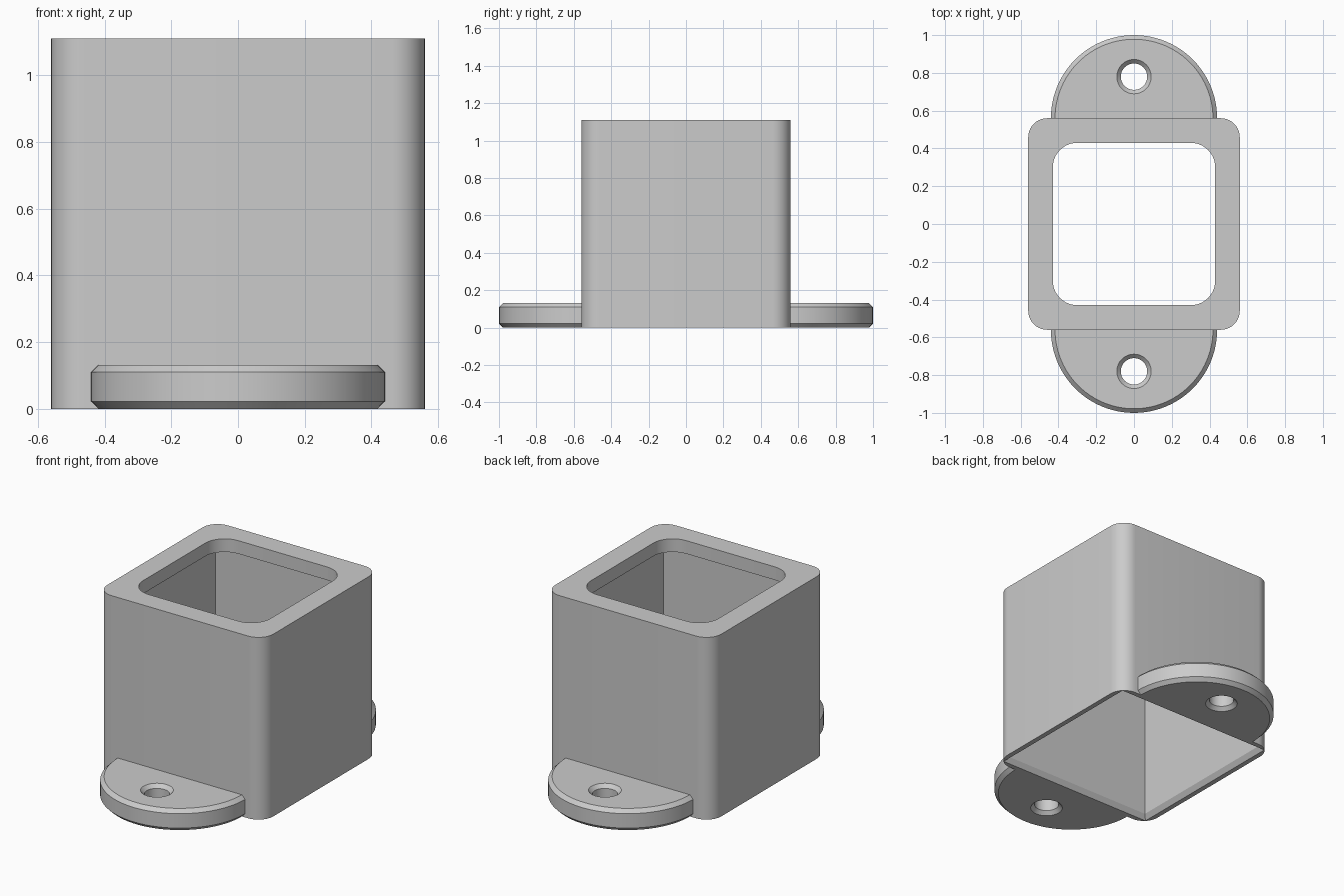
import bpy, bmesh, math

cube = bpy.data.objects.get("Cube")
if cube:
    bpy.data.objects.remove(cube, do_unlink=True)

grey = bpy.data.materials.new("plain_grey")
grey.use_nodes = True
grey.diffuse_color = (0.6, 0.6, 0.6, 1)
grey.node_tree.nodes["Principled BSDF"].inputs["Base Color"].default_value = grey.diffuse_color


def rounded_square(half, radius, steps=10):
    """Outline of a square with arc corners."""
    points = []
    for corner in range(4):
        mid = math.pi / 4 + corner * math.pi / 2
        cx = math.copysign(half - radius, math.cos(mid))
        cy = math.copysign(half - radius, math.sin(mid))
        for i in range(steps + 1):
            a = corner * math.pi / 2 + i / steps * math.pi / 2
            points.append((cx + radius * math.cos(a), cy + radius * math.sin(a)))
    return points


def arc(radius, cy, sweep, steps, close):
    """Arc about (0, cy) starting at +x."""
    count = steps + 1 if close else steps
    return [(radius * math.cos(sweep * i / steps), cy + radius * math.sin(sweep * i / steps))
            for i in range(count)]


def loft(name, sections, ring=False):
    """Skin a stack of (outline, z); a ring joins its last section to its first."""
    bm = bmesh.new()
    loops = [[bm.verts.new((x, y, z)) for x, y in outline] for outline, z in sections]
    pairs = list(zip(loops, loops[1:]))
    if ring:
        pairs.append((loops[-1], loops[0]))
    else:
        bm.faces.new(loops[0][::-1])
        bm.faces.new(loops[-1])
    for low, high in pairs:
        n = len(low)
        for i in range(n):
            j = (i + 1) % n
            bm.faces.new((low[i], low[j], high[j], high[i]))
    bmesh.ops.remove_doubles(bm, verts=bm.verts, dist=1e-5)
    bmesh.ops.recalc_face_normals(bm, faces=bm.faces)
    mesh = bpy.data.meshes.new(name)
    bm.to_mesh(mesh)
    bm.free()
    mesh.materials.append(grey)
    obj = bpy.data.objects.new(name, mesh)
    bpy.context.collection.objects.link(obj)
    return obj


def smooth(obj):
    bpy.ops.object.select_all(action='DESELECT')
    obj.select_set(True)
    bpy.context.view_layer.objects.active = obj
    bpy.ops.object.shade_smooth_by_angle(angle=math.radians(30))


# Square sleeve: rounded outside, lipped top opening, square cavity open below
HALF, TOP, CAVITY = 0.56, 1.11, 0.51
outer = rounded_square(HALF, 0.1)
opening = rounded_square(0.43, 0.13)
cavity = rounded_square(CAVITY, 0)
sleeve = loft("square_sleeve", [
    (outer, 0), (outer, TOP),
    (opening, TOP), (opening, TOP - 0.08),
    (cavity, TOP - 0.08), (cavity, 0.03),
    (rounded_square(CAVITY + 0.02, 0), 0),
], ring=True)
smooth(sleeve)

# Half-round mounting ears with bevelled rims and countersunk holes
RADIUS, THICK, BEVEL = 0.44, 0.132, 0.022


def ear_outline(radius):
    root = HALF - 0.015
    return [(radius, root)] + arc(radius, HALF, math.pi, 48, True) + [(-radius, root)]


for name, turn in (("back_ear", 0), ("front_ear", math.pi)):
    full, inset = ear_outline(RADIUS), ear_outline(RADIUS - BEVEL)
    ear = loft(name, [(inset, 0), (full, BEVEL), (full, THICK - BEVEL), (inset, THICK)])
    drill = loft("hole_cutter", [
        (arc(r, 0.78, math.tau, 32, False), z) for r, z in (
            (0.112, -BEVEL), (0.07, BEVEL), (0.07, THICK - BEVEL), (0.112, THICK + BEVEL))])
    drill.hide_render = True
    cut = ear.modifiers.new("hole", 'BOOLEAN')
    cut.operation = 'DIFFERENCE'
    cut.solver = 'EXACT'
    cut.object = drill
    bpy.ops.object.select_all(action='DESELECT')
    ear.select_set(True)
    bpy.context.view_layer.objects.active = ear
    bpy.ops.object.modifier_apply(modifier=cut.name)
    bpy.data.objects.remove(drill, do_unlink=True)
    smooth(ear)
    ear.rotation_euler.z = turn
